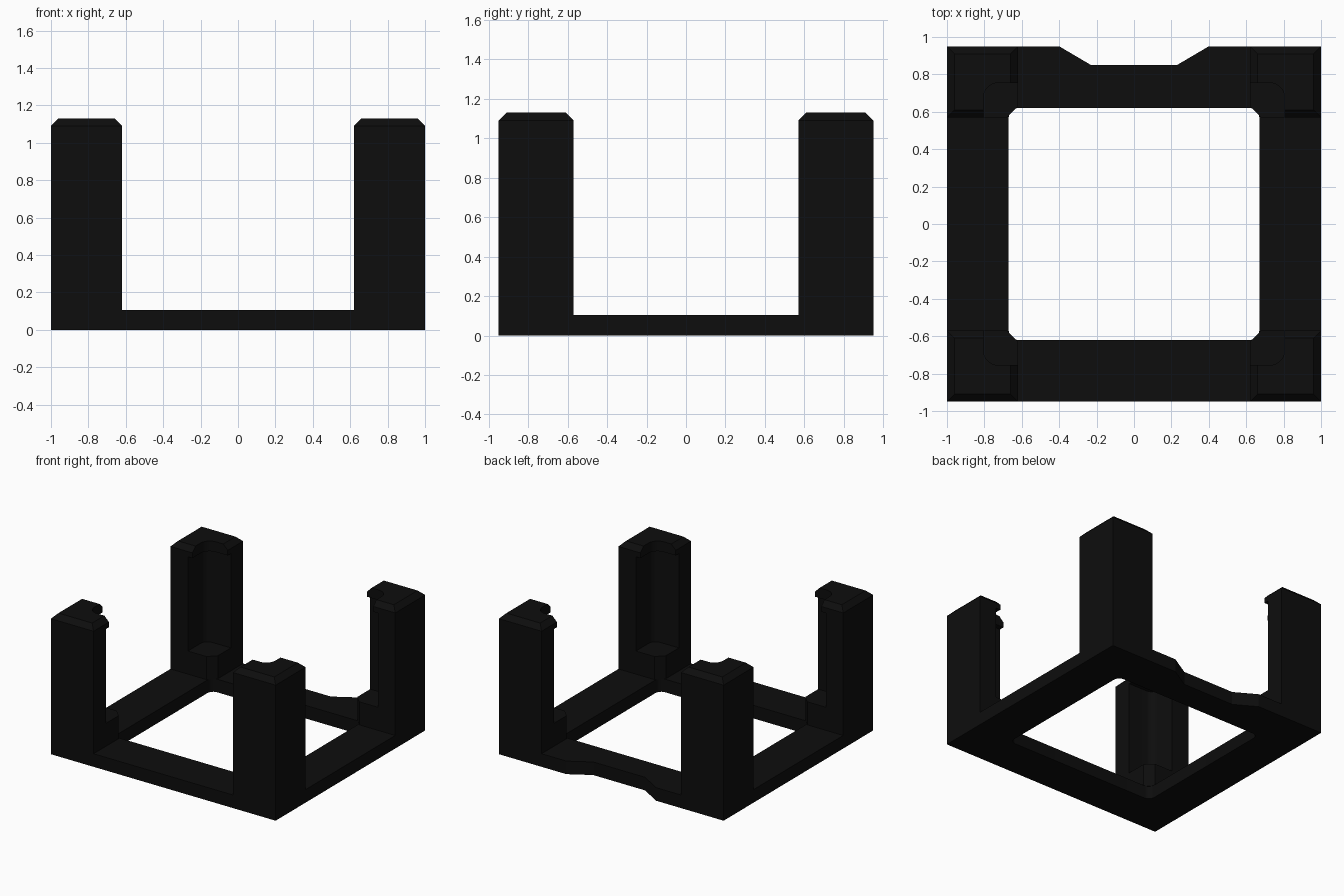
import bpy, bmesh, math

if "Cube" in bpy.data.objects:
    bpy.data.objects.remove(bpy.data.objects["Cube"])

black = bpy.data.materials.new("matte black")
black.diffuse_color = (0.004, 0.004, 0.004, 1)
black.use_nodes = True
black.node_tree.nodes["Principled BSDF"].inputs["Base Color"].default_value = black.diffuse_color


def arc(cx, cy, r, start, steps=6):
    """Quarter arc, counter-clockwise from the start angle in degrees."""
    return [(cx + r * math.cos(math.radians(start + 90 * i / steps)),
             cy + r * math.sin(math.radians(start + 90 * i / steps))) for i in range(steps + 1)]


def loft(name, rings):
    """Closed solid through stacked rings: [(points, z), ...] from bottom to top."""
    bm = bmesh.new()
    loops = [[bm.verts.new((x, y, z)) for x, y in pts] for pts, z in rings]
    bm.faces.new(loops[0][::-1])
    bm.faces.new(loops[-1])
    for a, b in zip(loops, loops[1:]):
        for i in range(len(a)):
            j = (i + 1) % len(a)
            bm.faces.new((a[i], a[j], b[j], b[i]))
    bmesh.ops.recalc_face_normals(bm, faces=bm.faces)
    mesh = bpy.data.meshes.new(name)
    bm.to_mesh(mesh)
    bm.free()
    mesh.materials.append(black)
    obj = bpy.data.objects.new(name, mesh)
    bpy.context.collection.objects.link(obj)
    return obj


def rect(x0, y0, x1, y1):
    return [(x0, y0), (x1, y0), (x1, y1), (x0, y1)]


def cut(obj, cutters):
    """Subtract the cutters, bake the result and remove the cutters."""
    for c in cutters:
        c.hide_render = True
        mod = obj.modifiers.new("cut", 'BOOLEAN')
        mod.operation, mod.solver, mod.object = 'DIFFERENCE', 'EXACT', c
    deps = bpy.context.evaluated_depsgraph_get()
    mesh = bpy.data.meshes.new_from_object(obj.evaluated_get(deps))
    obj.modifiers.clear()
    obj.data = mesh
    for c in cutters:
        bpy.data.objects.remove(c)


def smooth(obj):
    bpy.ops.object.select_all(action='DESELECT')
    obj.select_set(True)
    bpy.context.view_layer.objects.active = obj
    bpy.ops.object.shade_smooth_by_angle(angle=math.radians(30))


# Base frame with a notch in the back edge and a rounded opening
BASE = 0.105
outline = [(-1, -.95), (1, -.95), (1, .95), (.40, .95), (.23, .85),
           (-.23, .85), (-.40, .95), (-1, .95)]
frame = loft("base_frame", [(outline, 0), (outline, BASE)])
r = 0.05
hx, hy = .67 - r, .62 - r
hole = (arc(hx, hy, r, 0) + arc(-hx, hy, r, 90)
        + arc(-hx, -hy, r, 180) + arc(hx, -hy, r, 270))
cut(frame, [loft("opening_cutter", [(hole, -.1), (hole, .3)])])
smooth(frame)


# Corner post: chamfered block, pocket above a foot step, wider lip at the top
def pocket(wall, r):
    x, y = 1 - wall, .95 - wall
    return [(.4, .3), (x, .3)] + arc(x - r, y - r, r, 0) + [(.4, y)]


post = loft("corner_post", [(rect(.62, .57, 1, .95), BASE),
                            (rect(.62, .57, 1, .95), 1.09),
                            (rect(.66, .61, .96, .91), 1.13)])
inner, lip = pocket(.155, .06), pocket(.195, .08)
corner = [(.5, .45), (.80, .45), (.5, .75)]
cut(post, [loft("pocket_cutter", [(inner, .29), (inner, 1.048)]),
           loft("lip_cutter", [(lip, 1.0), (lip, 1.3)]),
           loft("foot_cutter", [(corner, 0), (corner, .5)])])

# Mirror the post to the other three corners
names = {(1, 1): "back_right_post", (-1, 1): "back_left_post",
         (1, -1): "front_right_post", (-1, -1): "front_left_post"}
for (sx, sy), name in names.items():
    obj = post if (sx, sy) == (1, 1) else bpy.data.objects.new(name, post.data.copy())
    obj.name = name
    if obj is not post:
        bpy.context.collection.objects.link(obj)
        for v in obj.data.vertices:
            v.co.x *= sx
            v.co.y *= sy
        if sx * sy < 0:
            obj.data.flip_normals()
    smooth(obj)
